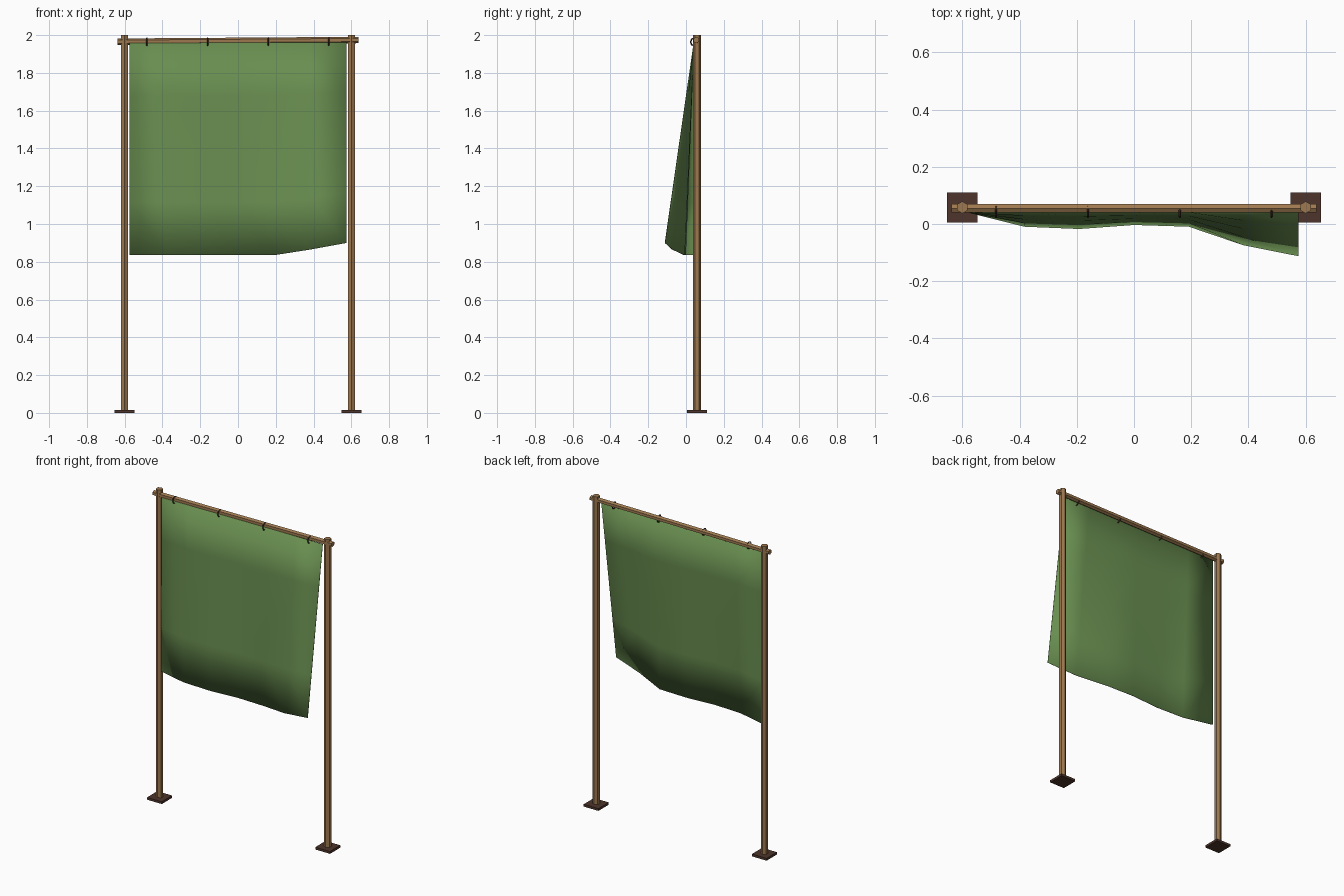
import bpy, bmesh, math
from mathutils import Vector

cube = bpy.data.objects.get("Cube")
if cube:
    bpy.data.objects.remove(cube, do_unlink=True)


def material(name, rgb):
    m = bpy.data.materials.new(name)
    m.use_nodes = True
    m.diffuse_color = (*rgb, 1)
    m.node_tree.nodes["Principled BSDF"].inputs["Base Color"].default_value = (*rgb, 1)
    return m


WOOD = material("light wood", (0.34, 0.19, 0.08))
DARK = material("dark brown", (0.075, 0.035, 0.025))
CLOTH = material("green cloth", (0.14, 0.27, 0.08))

POST_X, POST_Y = 0.6, 0.058


def finish(obj, name, mat):
    obj.name = obj.data.name = name
    obj.data.materials.append(mat)
    return obj


def rod(name, start, end, radius, mat):
    """Six-sided rod between two points."""
    start, end = Vector(start), Vector(end)
    axis = end - start
    bpy.ops.mesh.primitive_cylinder_add(
        vertices=6, radius=radius, depth=axis.length, location=(start + end) / 2)
    obj = bpy.context.object
    obj.rotation_euler = axis.to_track_quat("Z", "Y").to_euler()
    return finish(obj, name, mat)


# Posts and ground plates
for side, x in (("right", -POST_X), ("left", POST_X)):
    rod(side + "_post", (x, POST_Y, 0.005), (x, POST_Y, 2), 0.021, WOOD)
    bpy.ops.mesh.primitive_cube_add(size=1, location=(x, POST_Y, 0.0075))
    bpy.context.object.scale = (0.105, 0.105, 0.015)
    finish(bpy.context.object, side + "_base_plate", DARK)

# Slightly tilted crossbar
rod("crossbar", (-0.638, 0.055, 1.965), (0.638, 0.055, 1.974), 0.017, WOOD)

# Loops that tie the cloth to the bar
for i in range(4):
    bpy.ops.mesh.primitive_torus_add(
        major_segments=8, minor_segments=4, major_radius=0.021, minor_radius=0.004,
        location=(-0.482 + 0.321 * i, 0.045, 1.964), rotation=(0, math.pi / 2, 0))
    finish(bpy.context.object, f"tie_loop_{i + 1}", DARK)

# Hanging cloth: straight top edge, wavy bottom edge blown forward on one side
hem = [(0.04, 0.835), (-0.008, 0.835), (-0.016, 0.835), (-0.002, 0.835),
       (-0.008, 0.835), (-0.073, 0.865), (-0.111, 0.9)]
half_width, rows = 0.575, 4
bm = bmesh.new()
grid = []
for i, (y, z) in enumerate(hem):
    x = half_width * (2 * i / (len(hem) - 1) - 1)
    top, low = Vector((x, 0.042, 1.962)), Vector((x, y, z))
    grid.append([bm.verts.new(top.lerp(low, r / rows)) for r in range(rows + 1)])
for a, b in zip(grid, grid[1:]):
    for r in range(rows):
        bm.faces.new((a[r], a[r + 1], b[r + 1], b[r]))
mesh = bpy.data.meshes.new("cloth")
bm.to_mesh(mesh)
bm.free()
cloth = finish(bpy.data.objects.new("cloth", mesh), "cloth", CLOTH)
bpy.context.collection.objects.link(cloth)
solid = cloth.modifiers.new("thickness", "SOLIDIFY")
solid.thickness, solid.offset = 0.003, 0
bpy.ops.object.select_all(action="DESELECT")
cloth.select_set(True)
bpy.context.view_layer.objects.active = cloth
bpy.ops.object.shade_smooth_by_angle(angle=math.radians(30))
